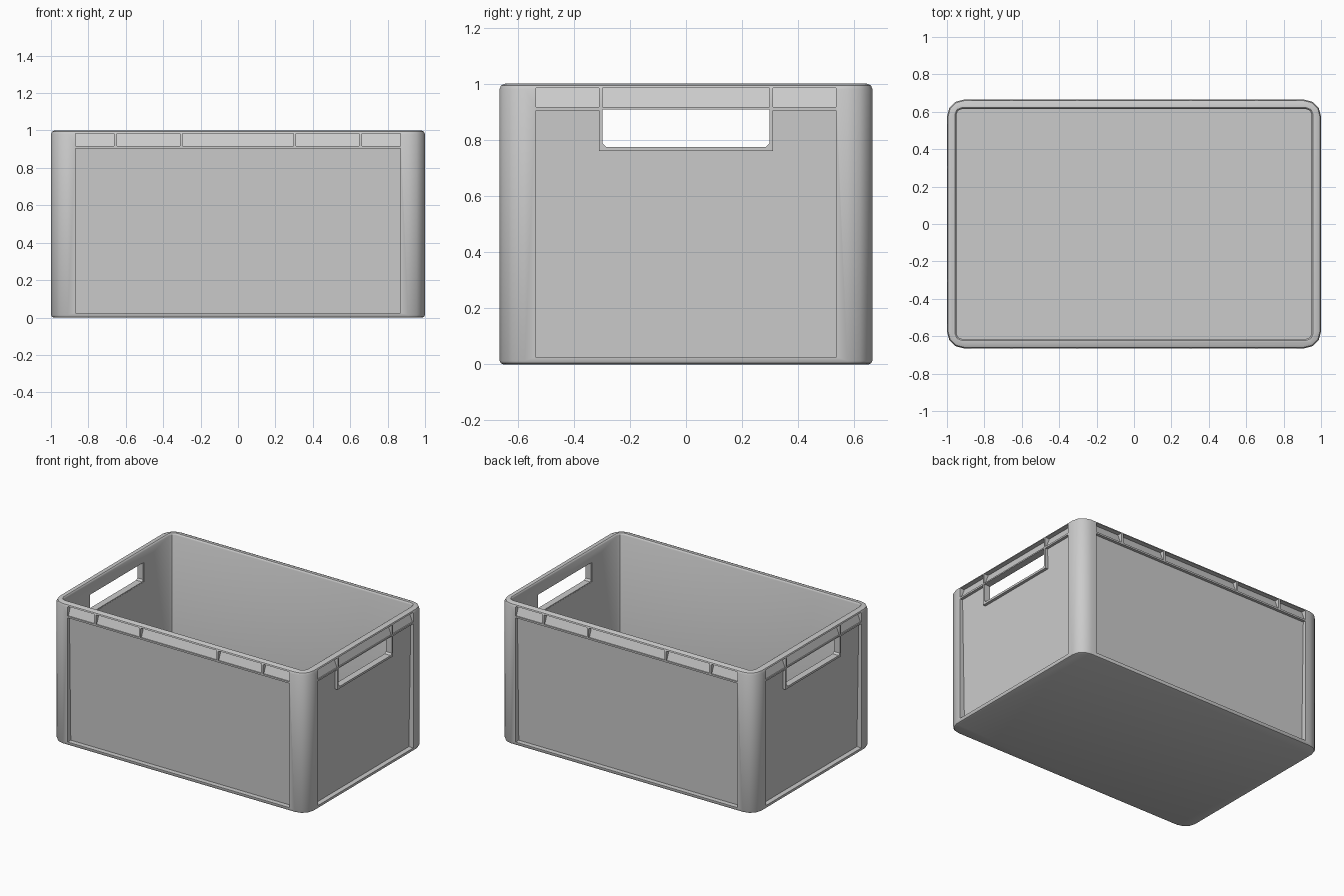
import bpy, bmesh, math
from mathutils import Matrix

if "Cube" in bpy.data.objects:
    bpy.data.objects.remove(bpy.data.objects["Cube"])

HX, HY = 1.0, 0.665          # outer half sizes
WALL = 0.05


def finish(bm, name):
    bmesh.ops.recalc_face_normals(bm, faces=bm.faces)
    me = bpy.data.meshes.new(name)
    bm.to_mesh(me)
    bm.free()
    ob = bpy.data.objects.new(name, me)
    bpy.context.collection.objects.link(ob)
    return ob


def rounded_loop(hx, hy, r, segs):
    pts = []
    for i, (sx, sy) in enumerate([(1, 1), (-1, 1), (-1, -1), (1, -1)]):
        for k in range(segs + 1):
            a = math.radians(90 * i + 90 * k / segs)
            pts.append((sx * (hx - r) + r * math.cos(a),
                        sy * (hy - r) + r * math.sin(a)))
    return pts


def tub(name, hx, hy, r, segs, rings):
    """Closed rounded box from (z, inset) rings."""
    bm = bmesh.new()
    loops = []
    for z, inset in rings:
        loops.append([bm.verts.new((x, y, z)) for x, y in
                      rounded_loop(hx - inset, hy - inset, r - inset, segs)])
    for a, b in zip(loops, loops[1:]):
        for i in range(len(a)):
            j = (i + 1) % len(a)
            bm.faces.new((a[i], a[j], b[j], b[i]))
    bm.faces.new(loops[0][::-1])
    bm.faces.new(loops[-1])
    return finish(bm, name)


def wedge(bm, half, turn, u0, u1, z0, z1, d0, d1):
    """Block cut into a wall: depth d0 at the bottom, d1 at the top."""
    rot = Matrix.Rotation(turn, 4, 'Z')
    v = []
    for z, d in ((z0, d0), (z1, d1)):
        for u, y in ((u0, -half - 0.05), (u1, -half - 0.05),
                     (u1, -half + d), (u0, -half + d)):
            v.append(bm.verts.new(rot @ Matrix.Translation((u, y, z)).to_translation()))
    for f in ((3, 2, 1, 0), (4, 5, 6, 7), (0, 1, 5, 4),
              (1, 2, 6, 5), (2, 3, 7, 6), (3, 0, 4, 7)):
        bm.faces.new([v[i] for i in f])


def cut(ob, cutter):
    cutter.hide_render = True
    m = ob.modifiers.new("cut", 'BOOLEAN')
    m.operation = 'DIFFERENCE'
    m.solver = 'EXACT'
    m.object = cutter
    bpy.context.view_layer.objects.active = ob
    bpy.ops.object.modifier_apply(modifier=m.name)
    bpy.data.objects.remove(cutter)


def smooth(ob):
    bpy.ops.object.select_all(action='DESELECT')
    ob.select_set(True)
    bpy.context.view_layer.objects.active = ob
    bpy.ops.object.shade_smooth_by_angle(angle=math.radians(35))


# Outer shell with softened rim and foot
crate = tub("crate_body", HX, HY, 0.09, 3,
            [(0, 0.014), (0.004, 0.005), (0.014, 0), (0.98, 0),
             (0.994, 0.006), (1.0, 0.02)])

# Inside of the crate, opening slightly at the rim
cut(crate, tub("cavity", HX - WALL, HY - WALL, 0.03, 2,
               [(0.025, 0), (0.988, 0), (0.997, -0.004), (1.003, -0.012), (1.05, -0.012)]))

# Recessed wall panels and the row of pockets under the rim
bm = bmesh.new()
long_pockets = [(-0.87, -0.663), (-0.647, -0.31), (-0.297, 0.297),
                (0.31, 0.647), (0.663, 0.87)]
short_pockets = [(-0.535, -0.31), (-0.297, 0.297), (0.31, 0.535)]
for half, base, edge, pockets in ((HY, 0, 0.87, long_pockets),
                                  (HX, math.pi / 2, 0.535, short_pockets)):
    for turn in (base, base + math.pi):
        wedge(bm, half, turn, -edge, edge, 0.025, 0.905, 0.035, 0.02)
        for u0, u1 in pockets:
            wedge(bm, half, turn, u0, u1, 0.917, 0.985, 0.008, 0.035)
cut(crate, finish(bm, "panel_cutter"))

# Hand holes through both short walls
bm = bmesh.new()
for turn in (math.pi / 2, -math.pi / 2):
    wedge(bm, HX, turn, -0.302, 0.302, 0.768, 0.908, 0.1, 0.1)
cut(crate, finish(bm, "hole_cutter"))
smooth(crate)

# Raised frame around each hand hole
outer = [(-0.31, 0.908), (-0.31, 0.76), (0.31, 0.76), (0.31, 0.908)]
inner = [(0.297, 0.908), (0.297, 0.787), (0.285, 0.775),
         (-0.285, 0.775), (-0.297, 0.787), (-0.297, 0.908)]
for side, sx in (("right", 1), ("left", -1)):
    bm = bmesh.new()
    face = bm.faces.new([bm.verts.new((sx * 0.951, y, z)) for y, z in outer + inner])
    ext = bmesh.ops.extrude_face_region(bm, geom=[face])
    moved = [g for g in ext["geom"] if isinstance(g, bmesh.types.BMVert)]
    bmesh.ops.translate(bm, verts=moved, vec=(sx * 0.047, 0, 0))
    # extrude keeps the starting face as the inner cap
    finish(bm, side + "_handle_frame")
